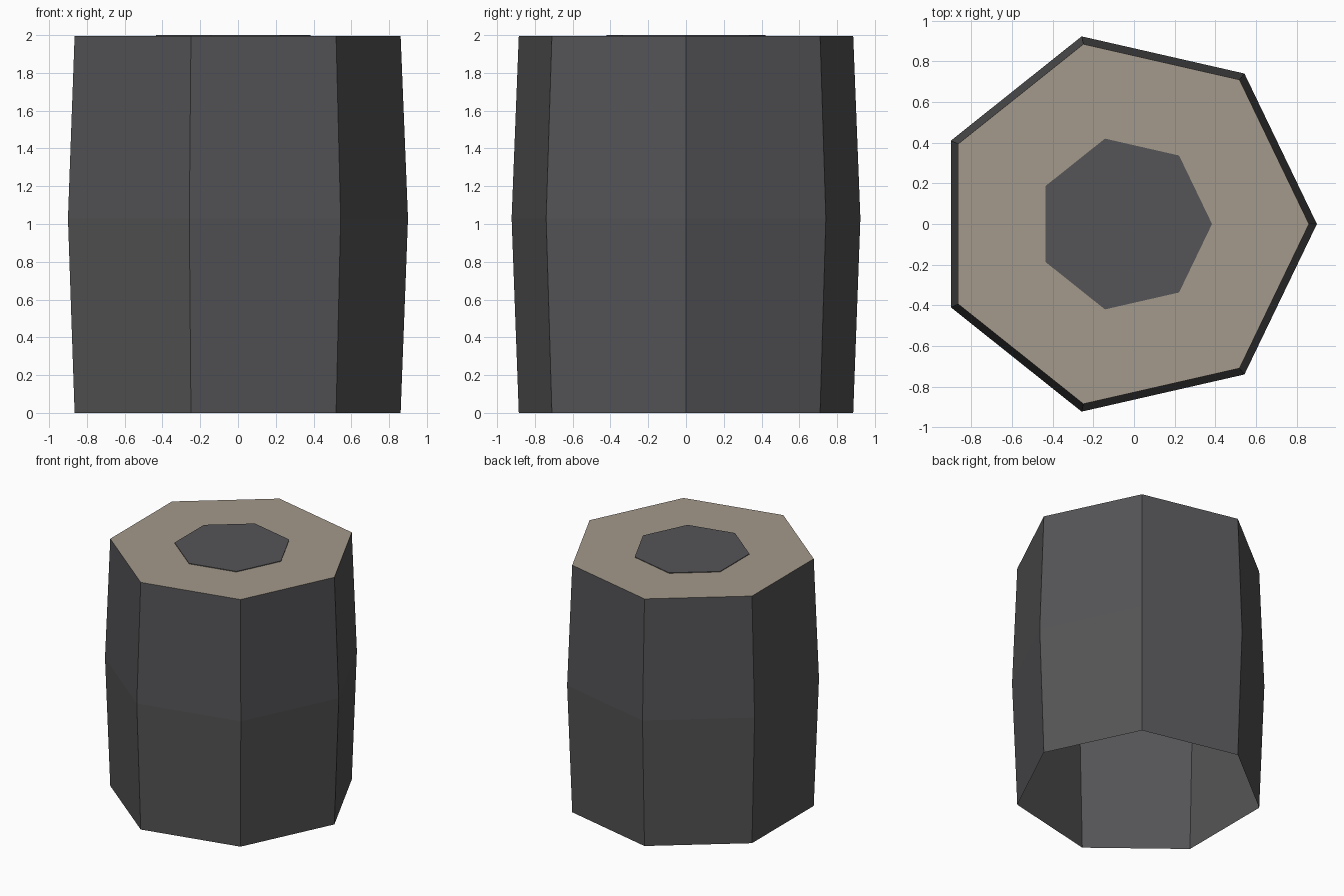
import bpy, bmesh
from math import cos, sin, tau

SIDES = 7
CENTRE_X = -0.047  # centres the odd-sided outline on x = 0

cube = bpy.data.objects.get("Cube")
if cube:
    bpy.data.objects.remove(cube, do_unlink=True)


def make_material(name, colour):
    mat = bpy.data.materials.new(name)
    mat.use_nodes = True
    mat.diffuse_color = colour
    mat.node_tree.nodes["Principled BSDF"].inputs["Base Color"].default_value = colour
    return mat


def ring(bm, radius, z):
    return [bm.verts.new((CENTRE_X + radius * cos(tau * i / SIDES),
                          radius * sin(tau * i / SIDES), z)) for i in range(SIDES)]


def bridge(bm, low, high):
    for i in range(SIDES):
        j = (i + 1) % SIDES
        bm.faces.new((low[i], low[j], high[j], high[i]))


def finish(bm, name, mat):
    mesh = bpy.data.meshes.new(name)
    bm.to_mesh(mesh)
    bm.free()
    mesh.materials.append(mat)
    obj = bpy.data.objects.new(name, mesh)
    bpy.context.collection.objects.link(obj)


dark = make_material("dark grey", (0.09, 0.09, 0.095, 1))
tan = make_material("warm tan", (0.37, 0.32, 0.26, 1))

# Bulging side wall, open at the bottom
bm = bmesh.new()
rings = [ring(bm, r, z) for r, z in ((0.908, 0), (0.947, 1.03), (0.908, 1.995))]
for low, high in zip(rings, rings[1:]):
    bridge(bm, low, high)
finish(bm, "barrel_wall", dark)

# Flat lid
bm = bmesh.new()
bm.faces.new(ring(bm, 0.908, 1.995))
finish(bm, "top_lid", tan)

# Thin plate in the middle of the lid
bm = bmesh.new()
base, top = ring(bm, 0.431, 1.995), ring(bm, 0.431, 2.0)
bridge(bm, base, top)
bm.faces.new(top)
finish(bm, "centre_plate", dark)
